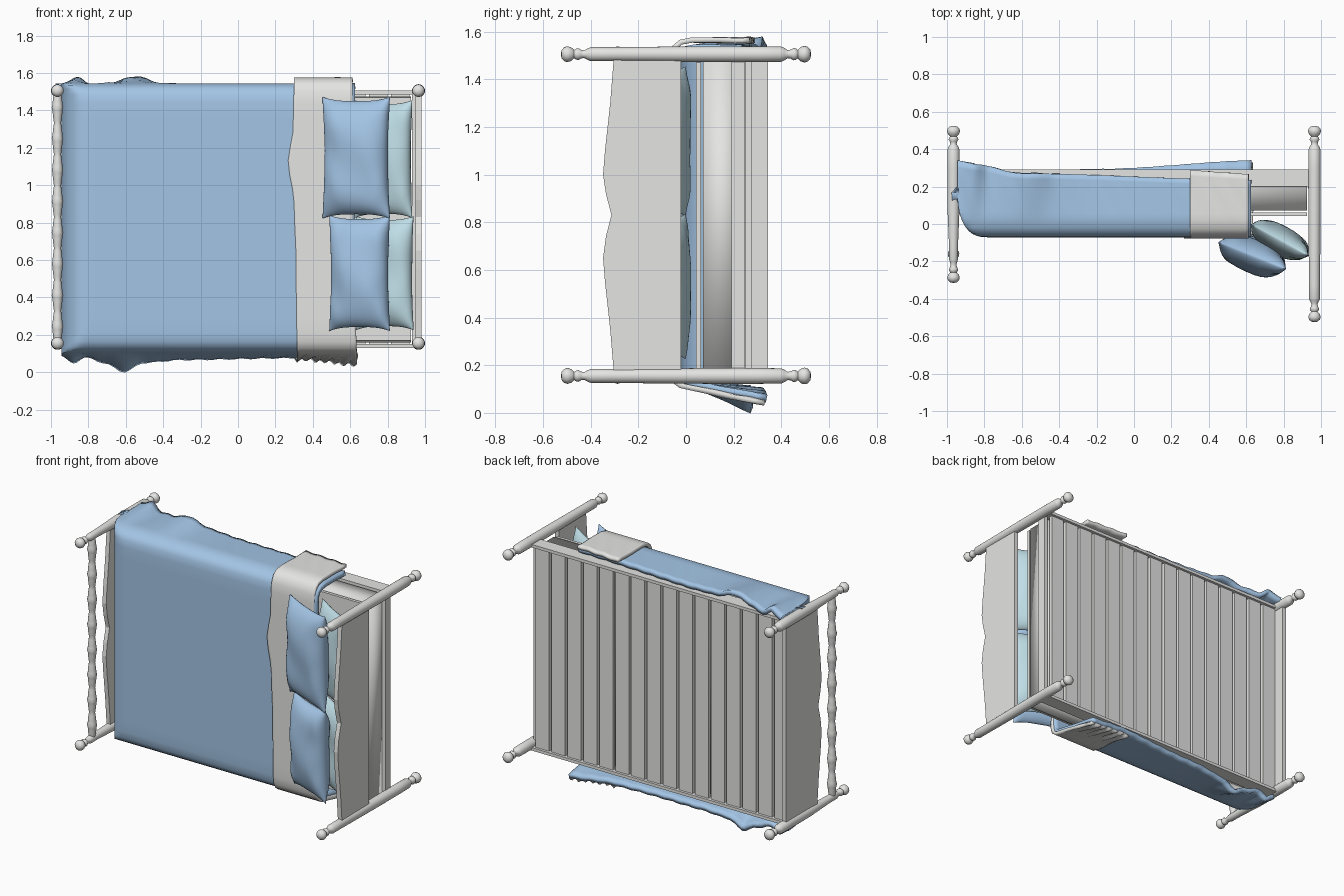
import bpy, bmesh
from math import sin, cos, pi, copysign

if "Cube" in bpy.data.objects:
    bpy.data.objects.remove(bpy.data.objects["Cube"])


def material(name, rgb):
    m = bpy.data.materials.new(name)
    m.use_nodes = True
    m.diffuse_color = (*rgb, 1)
    m.node_tree.nodes["Principled BSDF"].inputs["Base Color"].default_value = (*rgb, 1)
    return m


GREY = material("pale grey", (0.78, 0.78, 0.77))
BLUE = material("soft blue", (0.37, 0.56, 0.79))
TEAL = material("light teal", (0.54, 0.75, 0.82))


def finish(name, bm, mat, smooth=None, closed=True):
    if closed:
        bmesh.ops.remove_doubles(bm, verts=bm.verts, dist=0.0005)
        bmesh.ops.recalc_face_normals(bm, faces=bm.faces)
    mesh = bpy.data.meshes.new(name)
    bm.to_mesh(mesh)
    bm.free()
    obj = bpy.data.objects.new(name, mesh)
    bpy.context.collection.objects.link(obj)
    mesh.materials.append(mat)
    if smooth:
        bpy.ops.object.select_all(action='DESELECT')
        bpy.context.view_layer.objects.active = obj
        obj.select_set(True)
        bpy.ops.object.shade_smooth_by_angle(angle=smooth)
    return obj


def box(name, x, y, z, mat=GREY):
    bm = bmesh.new()
    bmesh.ops.create_cube(bm, size=1)
    for v in bm.verts:
        v.co = [(a + b) / 2 + c * (b - a) for c, (a, b) in zip(v.co, (x, y, z))]
    return finish(name, bm, mat)


def surface(name, f, nu, nv, mat, closed=True, smooth=0.9):
    # Quad grid through f(u, v), with u and v running from 0 to 1
    bm = bmesh.new()
    g = [[bm.verts.new(f(i / nu, j / nv)) for j in range(nv + 1)] for i in range(nu + 1)]
    for i in range(nu):
        for j in range(nv):
            bm.faces.new((g[i][j], g[i + 1][j], g[i + 1][j + 1], g[i][j + 1]))
    return finish(name, bm, mat, smooth, closed)


def lathe(name, profile, place, sides=20):
    n = len(profile) - 1

    def f(u, v):
        r, h = profile[round(u * n)]
        return place(r * cos(2 * pi * v), r * sin(2 * pi * v), h)
    return surface(name, f, n, sides, GREY)


def interp(table, t):
    if t <= table[0][0]:
        return table[0][1]
    for (a, p), (b, q) in zip(table, table[1:]):
        if t <= b:
            k = (t - a) / (b - a)
            k = k * k * (3 - 2 * k)
            return p + (q - p) * k
    return table[-1][1]


# Bed posts with turned ends
FINIAL = [(0, 0), (0.018, 0.003), (0.031, 0.014), (0.035, 0.028), (0.030, 0.044),
          (0.018, 0.056), (0.024, 0.064), (0.026, 0.074), (0.019, 0.085),
          (0.017, 0.098), (0.027, 0.114), (0.032, 0.126)]
for end, x, top in (("foot", -0.965, -0.315), ("head", 0.965, -0.525)):
    for side, z in (("right", 0.155), ("left", 1.505)):
        slim = 0.75 if end == "foot" else 0.92
        mid = [(0.032 * slim, top + 0.2), (0.033, 0.1), (0.033, 0.3)]
        prof = ([(r * (slim if h > 0.1 else 0.95), top + h) for r, h in FINIAL] + mid
                + [(r, 0.525 - h) for r, h in reversed(FINIAL)])
        lathe(f"{end}_post_{side}", prof,
              lambda a, b, h, x=x, z=z: (x + a, h, z + b))

# Turned bar between the foot posts
bar = [(0.019 + 0.008 * abs(sin(pi * k / 10)) + (0.004 if k % 10 == 5 else 0),
        0.16 + 1.34 * k / 80) for k in range(81)]
lathe("foot_bar", bar, lambda a, b, h: (-0.965 + a, -0.16 + b, h), 14)


# Shaped end panels
def panel(name, x0, x1, crest, base):
    shape = [(0.17, 0.045), (0.35, 0.03), (0.55, 0.008), (0.65, 0), (0.74, 0.012), (0.83, 0.035),
             (0.92, 0.012), (1.0, 0), (1.1, 0.008), (1.3, 0.03), (1.49, 0.045)]
    bm = bmesh.new()
    pts = [(crest + d, z) for z, d in shape] + [(base, 1.49), (base, 0.17)]
    face = bm.faces.new([bm.verts.new((x0, y, z)) for y, z in pts])
    ext = bmesh.ops.extrude_face_region(bm, geom=[face])
    for v in ext["geom"]:
        if isinstance(v, bmesh.types.BMVert):
            v.co.x = x1
    return finish(name, bm, GREY)


panel("headboard_panel", 0.95, 0.98, -0.348, -0.02)
panel("footboard_panel", -0.98, -0.952, -0.03, 0.345)

# Frame rails, slats and mattress
for side, z in (("right", 0.13), ("left", 1.485)):
    box(f"side_rail_{side}", (-0.95, 0.95), (0.2, 0.292), (z, z + 0.02))
box("head_rail", (0.93, 0.955), (0.19, 0.245), (0.16, 1.5))
COUNT = 16
pitch = 1.88 / COUNT
for i in range(COUNT):
    x = -0.945 + i * pitch
    box(f"slat_{i + 1}", (x, x + pitch - 0.018), (0.25, 0.275), (0.15, 1.485))
mattress = box("mattress", (-0.93, 0.925), (0.072, 0.235), (0.16, 1.475))
mattress.data.shade_smooth()
box("under_sheet", (-0.9, 0.925), (0.042, 0.062), (0.17, 1.47))

# Bedding drape: hanging edges given along the length
LOW_Z = [(-0.95, 0.09), (-0.88, 0.045), (-0.82, 0.08), (-0.72, 0.05), (-0.61, 0.0),
         (-0.5, 0.05), (-0.3, 0.065), (0.3, 0.075), (0.65, 0.045)]
LOW_Y = [(-0.95, 0.27), (-0.6, 0.27), (-0.2, 0.29), (0.65, 0.335)]
HIGH_Z = [(-0.95, 1.54), (-0.86, 1.578), (-0.78, 1.535), (-0.68, 1.55), (-0.55, 1.583),
          (-0.4, 1.545), (-0.2, 1.537), (0.65, 1.545)]
HIGH_Y = [(-0.95, 0.34), (-0.85, 0.32), (-0.6, 0.27), (0.65, 0.235)]
CORNER = [(0.03, 0.105), (-0.02, 0.115), (-0.05, 0.135), (-0.066, 0.165), (-0.071, 0.21)]
HANG, ACROSS = 8, 16
ROWS = 2 * HANG + 2 * (len(CORNER) - 1) + ACROSS


def section(x, j, ripple):
    # Cross-section point (y, z) at row j, from lower hem over the top to upper hem
    n = len(CORNER) - 1
    upper = j > ROWS / 2
    k = ROWS - j if upper else j
    y0, z0 = CORNER[0]
    if k < HANG:
        t = 1 - k / HANG
        ye, ze = (interp(HIGH_Y, x), 1.65 - interp(HIGH_Z, x)) if upper \
            else (interp(LOW_Y, x), interp(LOW_Z, x))
        wave = ripple * t * sin(x * 55 + 7 * t)
        y, z = y0 + (ye - y0) * t, z0 + (ze - z0) * t + wave
    elif k <= HANG + n:
        y, z = CORNER[k - HANG]
    else:
        z0 = CORNER[-1][1]
        y, z = CORNER[-1][0], z0 + (1.65 - 2 * z0) * (k - HANG - n) / ACROSS
    return y, (1.65 - z if upper else z)


def duvet_point(u, v):
    # Rounded fall over the foot end
    j = round(v * ROWS)
    if u < 0.2:
        a = (1 - u / 0.2) * pi / 2
        x = -0.78 - 0.165 * sin(a)
        drop = 0.24 * (1 - cos(a)) ** 1.3
    else:
        x, drop = -0.78 + 1.405 * (u - 0.2) / 0.8, 0
    y, z = section(x, j, 0.003)
    return x, max(y, -0.071 + drop), z


def fold_point(u, v):
    # Turned-back band lying just over the blanket
    j = round(v * ROWS)
    y, z = section(0.3 + 0.32 * u, j, 0.003)
    edge = interp([(0.1, 0.315), (0.6, 0.31), (0.9, 0.3), (1.13, 0.268), (1.3, 0.295), (1.6, 0.3)], z)
    x = edge + (interp([(0.1, 0.635), (0.5, 0.615), (1.5, 0.612)], z) - edge) * u
    low = max(0, 1 - v * ROWS / HANG)
    high = max(0, 1 - (1 - v) * ROWS / HANG)
    z += 0.009 * low * sin(40 * u + 5 * low) + 0.004 * sin(pi * u) * low
    z += 0.03 * min(1, max(0, (z - 1.45) / 0.08)) - 0.012 * min(1, max(0, (0.2 - z) / 0.1))
    return x, y - 0.007 + 0.055 * high * (1 - 0.3 * u), z


for name, f, n, mat, thick in (("duvet", duvet_point, 60, BLUE, 0.03),
                               ("duvet_fold", fold_point, 24, GREY, 0.022)):
    cloth = surface(name, f, n, ROWS, mat, closed=False, smooth=1.0)
    mod = cloth.modifiers.new("thickness", 'SOLIDIFY')
    mod.thickness = thick
    mod.offset = -1


# Pillows leaning toward the headboard
def pillow(name, cx, cy, cz, width, length, half, tilt, mat, seed):
    def f(u, v):
        a, w = 2 * pi * u, -cos(pi * v)
        c, s = cos(a), sin(a)
        across = copysign(abs(c) ** 0.7, c) * width / 2 * (0.91 + 0.09 * w * w)
        crease = 1 + 0.07 * sin(5 * w + 3 * c + seed) + 0.04 * sin(11 * w * c + seed)
        thick = half * s * max(0, 1 - w ** 4) ** 0.7 * crease
        along = w * length / 2 * (0.93 + 0.07 * c * c)
        return (cx + across * cos(tilt) - thick * sin(tilt),
                cy - across * sin(tilt) - thick * cos(tilt), cz + along)
    surface(name, f, 36, 28, mat, smooth=1.2)


pillow("front_pillow_left", 0.632, -0.17, 1.147, 0.39, 0.65, 0.086, 0.38, BLUE, 0)
pillow("front_pillow_right", 0.65, -0.17, 0.53, 0.35, 0.62, 0.086, 0.38, BLUE, 2)
pillow("back_pillow_left", 0.778, -0.085, 1.14, 0.35, 0.63, 0.072, 0.5, TEAL, 1)
pillow("back_pillow_right", 0.785, -0.085, 0.53, 0.35, 0.61, 0.072, 0.5, TEAL, 4)
